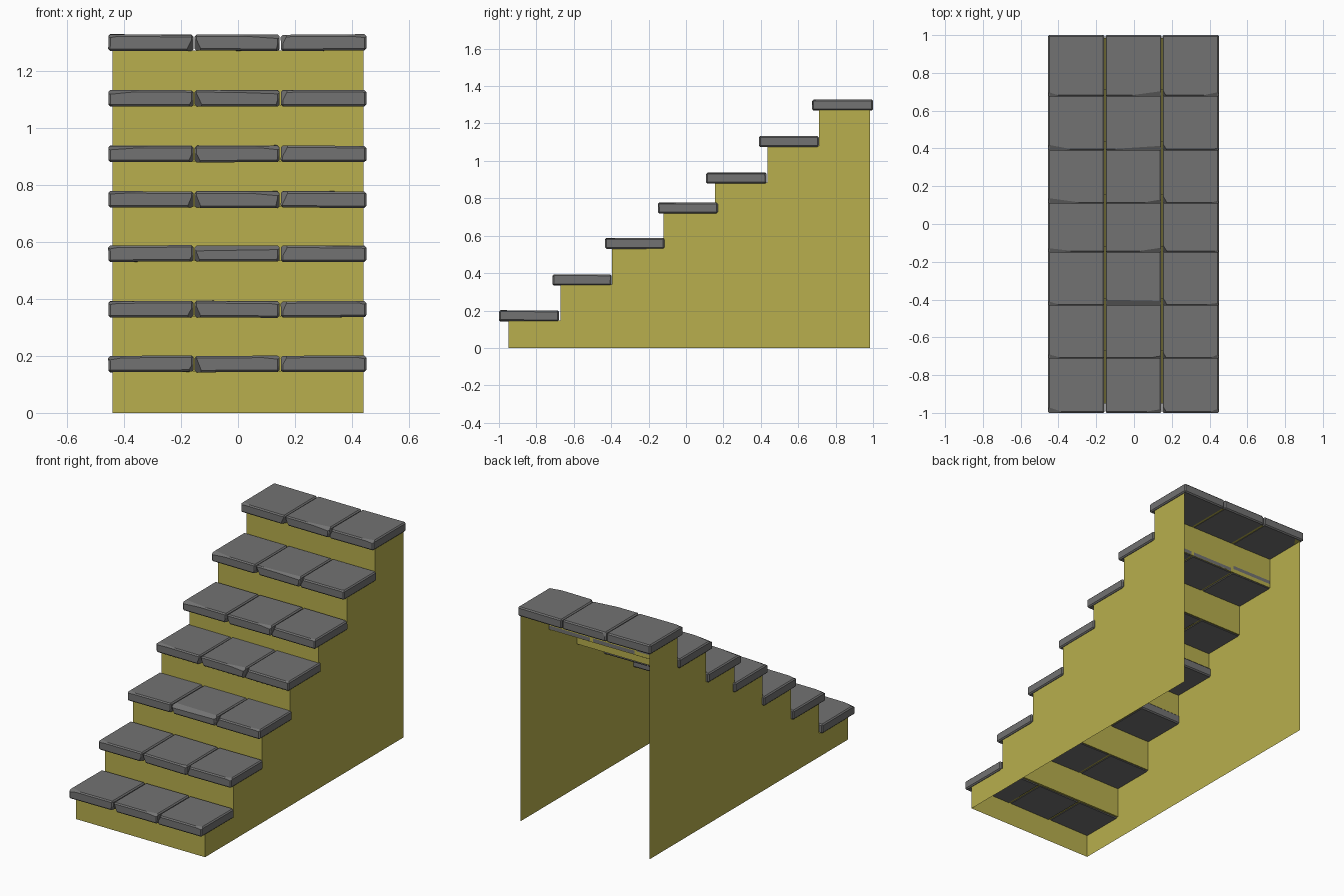
import bpy, bmesh, random
from mathutils import Vector, Matrix

random.seed(4)
if "Cube" in bpy.data.objects:
    bpy.data.objects.remove(bpy.data.objects["Cube"])


def material(name, rgb):
    m = bpy.data.materials.new(name)
    m.use_nodes = True
    m.diffuse_color = (*rgb, 1)
    bsdf = m.node_tree.nodes["Principled BSDF"]
    bsdf.inputs["Base Color"].default_value = (*rgb, 1)
    bsdf.inputs["Roughness"].default_value = 0.9
    return m


ochre = material("ochre_body", (0.48, 0.43, 0.075))
stone = material("grey_stone", (0.17, 0.17, 0.17))


def finish(bm, name, mat):
    mesh = bpy.data.meshes.new(name)
    bm.to_mesh(mesh)
    bm.free()
    mesh.materials.append(mat)
    obj = bpy.data.objects.new(name, mesh)
    bpy.context.collection.objects.link(obj)
    return obj


# Steps: riser y, slab front y, slab back y, slab bottom z
STEPS = [(-.95, -1, -.68, .143), (-.67, -.713, -.398, .335),
         (-.395, -.432, -.115, .53), (-.12, -.15, .17, .72),
         (.155, .108, .43, .88), (.435, .39, .71, 1.075),
         (.71, .675, 1, 1.27)]
THICK = .057
HALF = .44
BACK = .985

# Stair body: thin sides, risers and treads, open at the back and below
profile = [(STEPS[0][0], 0)]
for i, (riser, front, back, z) in enumerate(STEPS):
    last = i == len(STEPS) - 1
    tread = z + (.001 if last else .004)
    end = BACK if last else STEPS[i + 1][0]
    profile += [(riser, tread), (end, tread)]

bm = bmesh.new()
left, right = ([bm.verts.new((x, y, z)) for y, z in profile + [(BACK, 0)]]
               for x in (HALF, -HALF))
bm.faces.new(left)
bm.faces.new(right[::-1])
for i in range(len(profile) - 1):
    bm.faces.new((right[i], right[i + 1], left[i + 1], left[i]))
# Face every panel outwards
bm.normal_update()
for f in bm.faces:
    out = Vector((f.calc_center_median().x, -1, 1))
    if abs(f.normal.x) > .5:
        out = Vector((f.calc_center_median().x, 0, 0))
    if f.normal.dot(out) < 0:
        f.normal_flip()
finish(bm, "stair_body", ochre)


def cut(bm, corner, normal, depth):
    """Slice off whatever lies beyond a plane and cap the hole."""
    n = Vector(normal).normalized()
    res = bmesh.ops.bisect_plane(
        bm, geom=bm.verts[:] + bm.edges[:] + bm.faces[:], dist=1e-5,
        plane_co=Vector(corner) - n * depth, plane_no=n, clear_outer=True)
    edges = [e for e in res["geom_cut"] if isinstance(e, bmesh.types.BMEdge)]
    if edges:
        bmesh.ops.holes_fill(bm, edges=edges, sides=0)


# Chips for each column: corner signs, plane normal, depth
CHIPS = [
    [((1, -1, -1), (1, -.5, -.5), .017), ((-1, -1, 1), (-.1, -.5, 1), .011),
     ((1, 1, 1), (.8, .6, .4), .009)],
    [((-1, -1, -1), (-1, -.6, -.45), .018), ((1, -1, 1), (.06, -.6, 1), .01),
     ((1, -1, -1), (1, -.5, -.3), .01), ((-1, 1, 1), (-.5, 1, .4), .008)],
    [((-1, -1, 1), (-1, -.6, .5), .02), ((1, -1, 1), (.15, -.6, 1), .009),
     ((1, 1, 1), (.6, 1, .5), .01)],
]
COLUMNS = [("right", -.455, -.156), ("middle", -.152, .146), ("left", .15, .45)]


def slab(name, x0, x1, y0, y1, z, chips):
    size = Vector((x1 - x0, y1 - y0, THICK))
    bm = bmesh.new()
    bmesh.ops.create_cube(bm, size=1, matrix=Matrix.Diagonal((*size, 1)))
    bmesh.ops.bevel(bm, geom=bm.edges[:], offset=.007, segments=1,
                    affect="EDGES", profile=.5)
    # Broken corners and worn edges
    for signs, normal, depth in chips:
        corner = [s * d / 2 for s, d in zip(signs, size)]
        wobble = [c + random.uniform(-.08, .08) for c in normal]
        cut(bm, corner, wobble, depth * random.uniform(.8, 1.3))
    bmesh.ops.recalc_face_normals(bm, faces=bm.faces)
    obj = finish(bm, name, stone)
    obj.location = ((x0 + x1) / 2, (y0 + y1) / 2, z + THICK / 2)
    obj.rotation_euler = (random.uniform(-.006, .006),
                          random.uniform(-.008, .008), 0)


# Three stone slabs on each step
for i, (riser, front, back, z) in enumerate(STEPS):
    for (side, x0, x1), chips in zip(COLUMNS, CHIPS):
        slab(f"tread_stone_{i + 1}_{side}", x0, x1, front, back, z, chips)
